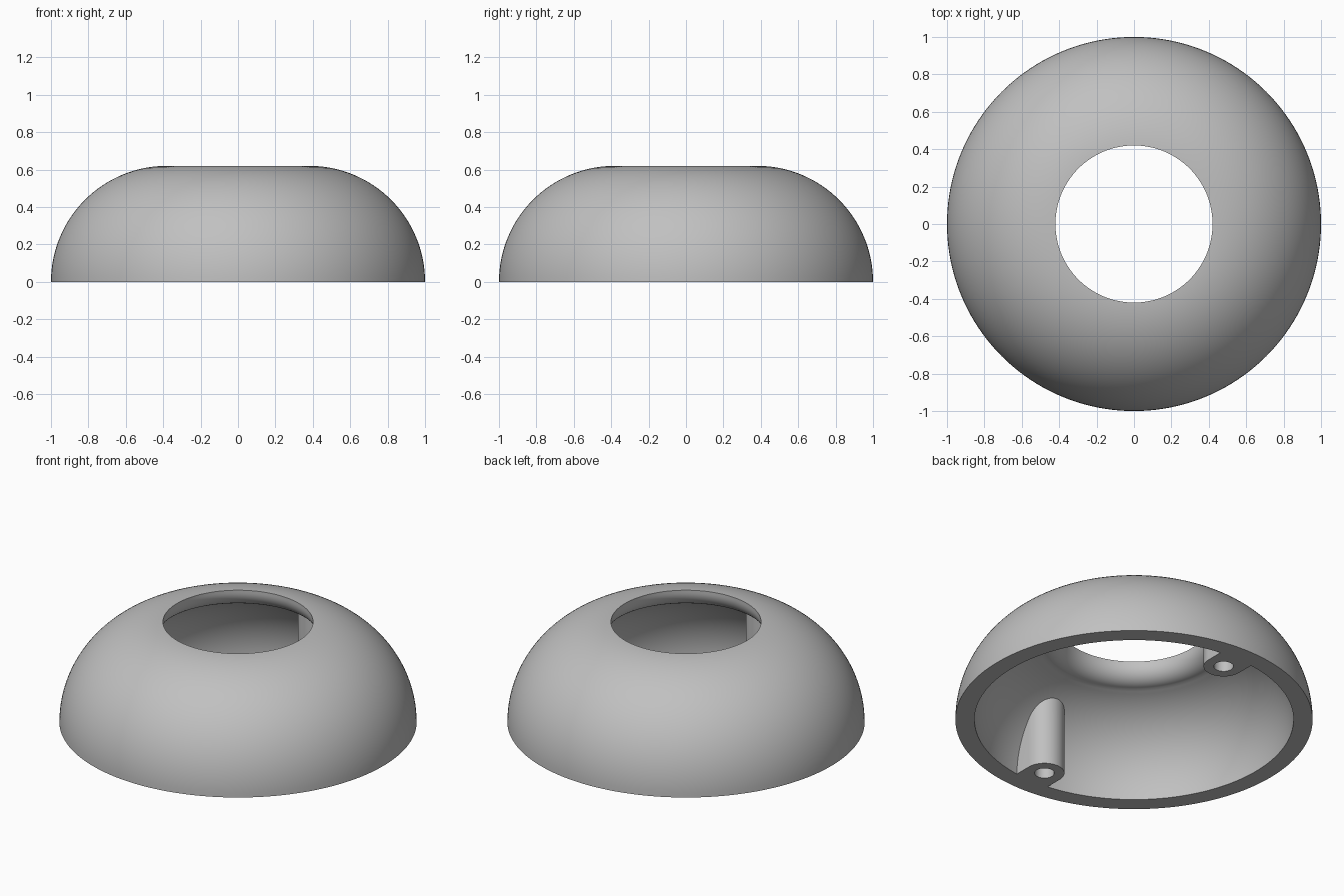
import bpy, bmesh, math

if "Cube" in bpy.data.objects:
    bpy.data.objects.remove(bpy.data.objects["Cube"], do_unlink=True)

SEGMENTS = 160
HOLE_R = 0.42      # top opening
BOSS_Y = 0.78      # screw boss distance from the axis
BOSS_R = 0.112

grey = bpy.data.materials.new("plain_grey")
grey.use_nodes = True
grey.diffuse_color = (0.53, 0.53, 0.53, 1)
grey.node_tree.nodes["Principled BSDF"].inputs["Base Color"].default_value = grey.diffuse_color


def make_object(name, bm):
    bmesh.ops.recalc_face_normals(bm, faces=bm.faces)
    mesh = bpy.data.meshes.new(name)
    bm.to_mesh(mesh)
    bm.free()
    obj = bpy.data.objects.new(name, mesh)
    bpy.context.collection.objects.link(obj)
    mesh.materials.append(grey)
    return obj


def arc(cx, cz, rx, rz, start, end, steps):
    angles = [math.radians(start + (end - start) * i / steps) for i in range(steps + 1)]
    return [(cx + rx * math.cos(a), cz + rz * math.sin(a)) for a in angles]


def lathe(name, profile):
    """Closed solid turned around z; the profile runs from bottom to top."""
    bm = bmesh.new()
    rings = []
    for r, z in profile:
        rings.append([bm.verts.new((r * math.cos(t), r * math.sin(t), z))
                      for t in (math.tau * i / SEGMENTS for i in range(SEGMENTS))])
    for low, high in zip(rings, rings[1:]):
        for i in range(SEGMENTS):
            j = (i + 1) % SEGMENTS
            bm.faces.new((low[i], low[j], high[j], high[i]))
    bm.faces.new(rings[0][::-1])
    bm.faces.new(rings[-1])
    return make_object(name, bm)


def prism(name, outline, bottom, top):
    bm = bmesh.new()
    face = bm.faces.new([bm.verts.new((x, y, bottom)) for x, y in outline])
    grown = bmesh.ops.extrude_face_region(bm, geom=[face])["geom"]
    moved = [v for v in grown if isinstance(v, bmesh.types.BMVert)]
    bmesh.ops.translate(bm, verts=moved, vec=(0, 0, top - bottom))
    return make_object(name, bm)


def subtract(target, cutter):
    mod = target.modifiers.new("cut", "BOOLEAN")
    mod.operation = "DIFFERENCE"
    mod.solver = "EXACT"
    mod.object = cutter
    bpy.context.view_layer.objects.active = target
    bpy.ops.object.modifier_apply(modifier=mod.name)
    bpy.data.objects.remove(cutter, do_unlink=True)


# Outer dome: a quarter-round side with a flat top
dome = lathe("domed_cover", arc(0.38, 0, 0.62, 0.62, 0, 90, 32))

# Hollow inside, curving through a rounded lip into the top opening
inner = [p for p in arc(0.38, 0, 0.513, 0.52, 0, 90, 40) if p[0] > 0.53]
lip = arc(0.52, 0.602, 0.10, 0.10, 270, 180, 14)
cavity = lathe("cavity_cutter", [(0.893, -0.2)] + inner + lip + [(HOLE_R, 0.9)])

# Screw bosses left standing inside the hollow, joined to the wall
for side in (1, -1):
    round_end = arc(0, side * BOSS_Y, BOSS_R, -side * BOSS_R, 0, 180, 32)
    outline = round_end + [(-BOSS_R, side * 1.2), (BOSS_R, side * 1.2)]
    subtract(cavity, prism("boss_cutter", outline, -0.4, 1.1))

subtract(dome, cavity)

# Blind screw holes in the bosses
for side in (1, -1):
    circle = arc(0, side * BOSS_Y, 0.055, 0.055, 0, 360, 32)[:-1]
    subtract(dome, prism("screw_hole_cutter", circle, -0.1, 0.3))

bpy.ops.object.select_all(action="DESELECT")
dome.select_set(True)
bpy.context.view_layer.objects.active = dome
bpy.ops.object.shade_smooth_by_angle(angle=math.radians(30))
